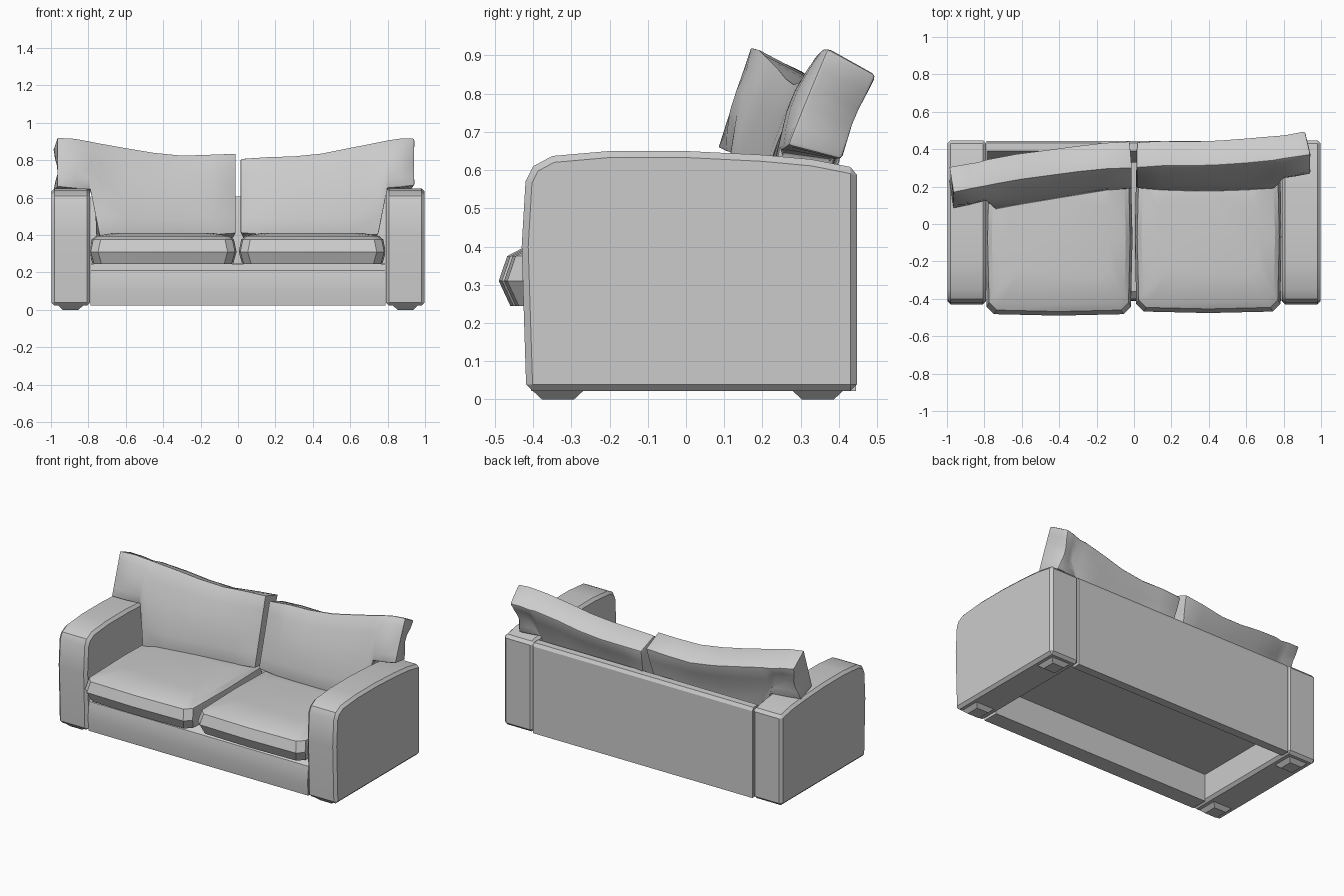
import bpy, bmesh, math
from mathutils import Vector

cube = bpy.data.objects.get("Cube")
if cube:
    bpy.data.objects.remove(cube, do_unlink=True)

fabric = bpy.data.materials.new("light grey fabric")
fabric.use_nodes = True
GREY = (0.6, 0.6, 0.6, 1)
fabric.diffuse_color = GREY
fabric.node_tree.nodes["Principled BSDF"].inputs["Base Color"].default_value = GREY


def finish(name, bm, bevel=0, segments=1, thickness=0, smooth=30):
    """Turn a bmesh into an object, apply its modifiers and shade it."""
    bmesh.ops.recalc_face_normals(bm, faces=bm.faces)
    mesh = bpy.data.meshes.new(name)
    bm.to_mesh(mesh)
    bm.free()
    mesh.materials.append(fabric)
    obj = bpy.data.objects.new(name, mesh)
    bpy.context.collection.objects.link(obj)
    bpy.ops.object.select_all(action='DESELECT')
    obj.select_set(True)
    bpy.context.view_layer.objects.active = obj
    if thickness:
        mod = obj.modifiers.new("Thickness", 'SOLIDIFY')
        mod.thickness, mod.offset = thickness, -1
        bpy.ops.object.modifier_apply(modifier=mod.name)
    if bevel:
        mod = obj.modifiers.new("Bevel", 'BEVEL')
        mod.width, mod.segments = bevel, segments
        mod.limit_method, mod.angle_limit = 'ANGLE', math.radians(50)
        bpy.ops.object.modifier_apply(modifier=mod.name)
    bpy.ops.object.shade_smooth_by_angle(angle=math.radians(smooth))
    return obj


def extrude_x(name, profile, x0, x1, bevel=0):
    """Extrude a (y, z) profile from x0 to x1."""
    bm = bmesh.new()
    face = bm.faces.new([bm.verts.new((x0, y, z)) for y, z in profile])
    new = bmesh.ops.extrude_face_region(bm, geom=[face])["geom"]
    bmesh.ops.translate(bm, vec=(x1 - x0, 0, 0),
                        verts=[v for v in new if isinstance(v, bmesh.types.BMVert)])
    return finish(name, bm, bevel)


def stack(name, rings):
    """Bridge rings of equal point count and cap both ends."""
    bm = bmesh.new()
    loops = [[bm.verts.new(p) for p in ring] for ring in rings]
    for a, b in zip(loops, loops[1:]):
        for i in range(len(a)):
            j = (i + 1) % len(a)
            bm.faces.new((a[i], a[j], b[j], b[i]))
    bm.faces.new(loops[0][::-1])
    bm.faces.new(loops[-1])
    return finish(name, bm)


def rounded_rect(x0, x1, y0, y1, cut, z):
    """Rectangle with clipped corners and slightly bowed sides."""
    xm, ym, b = (x0 + x1) / 2, (y0 + y1) / 2, cut * 0.2
    pts = [(x0 + cut, y0), (xm, y0 - b), (x1 - cut, y0), (x1, y0 + cut),
           (x1 + b, ym), (x1, y1 - cut), (x1 - cut, y1), (xm, y1 + b),
           (x0 + cut, y1), (x0, y1 - cut), (x0 - b, ym), (x0, y0 + cut)]
    return [(x, y, z) for x, y in pts]


def seat_cushion(name, x0, x1, y0):
    levels = [(0.245, 0.03), (0.31, 0), (0.375, 0.022), (0.395, 0.06), (0.41, 0.2)]
    stack(name, [rounded_rect(x0 + i * 0.6, x1 - i * 0.6, y0 + i, 0.33 - i, 0.04, z)
                 for z, i in levels])


def back_cushion(name, columns, rows=5):
    """Columns of (x, z bottom, z top, y bottom, y top), padded into a slab."""
    bm = bmesh.new()
    grid = []
    for c, (x, z0, z1, y0, y1) in enumerate(columns):
        edge = 0 if c in (0, len(columns) - 1) else 1
        line = []
        for r in range(rows + 1):
            t = r / rows
            puff = 0.025 * edge * math.sin(math.pi * t)
            line.append(bm.verts.new((x, y0 + (y1 - y0) * t - puff, z0 + (z1 - z0) * t)))
        grid.append(line)
    for a, b in zip(grid, grid[1:]):
        for i in range(rows):
            bm.faces.new((a[i], b[i], b[i + 1], a[i + 1]))
    # the sheet must face the front before it is thickened backwards
    bm.normal_update()
    obj_bm = bm
    bmesh.ops.recalc_face_normals(obj_bm, faces=obj_bm.faces)
    facing = sum((f.normal.y for f in obj_bm.faces))
    return finish(name, obj_bm, 0.028, 2, 0.15 if facing < 0 else -0.15)


# arms with a rounded front top
arm = [(-0.418, 0.022), (0.447, 0.022), (0.447, 0.605), (0.33, 0.628), (0.2, 0.64),
       (0, 0.65), (-0.2, 0.65), (-0.35, 0.637), (-0.4, 0.61), (-0.42, 0.57), (-0.43, 0.4)]
for side, s in (("left", 1), ("right", -1)):
    extrude_x(side + "_arm", arm, s * 0.79, s * 0.998, 0.017)
    # tapered feet
    for place, y in (("front", -0.335), ("back", 0.345)):
        def square(h, z, cx=s * 0.895, cy=y):
            return [(cx + a * h, cy + b * h, z) for a, b in ((-1, -1), (1, -1), (1, 1), (-1, 1))]
        stack(f"{side}_{place}_foot", [square(0.042, 0), square(0.068, 0.024)])

# frame: front rail, seat platform and back panel
extrude_x("front_rail", [(-0.405, 0.022), (-0.412, 0.1), (-0.408, 0.17), (-0.4, 0.21),
                         (-0.36, 0.245), (-0.3, 0.245), (-0.3, 0.022)], -0.788, 0.788)
extrude_x("seat_platform", [(-0.31, 0.2), (0.4, 0.2), (0.4, 0.25), (-0.31, 0.25)], -0.788, 0.788)
extrude_x("back_panel", [(0.445, 0.022), (0.445, 0.585), (0.432, 0.605), (0.39, 0.607),
                         (0.33, 0.4), (0.33, 0.25), (0.39, 0.2), (0.39, 0.022)], -0.788, 0.788)

# seat cushions
seat_cushion("left_seat_cushion", 0.012, 0.782, -0.468)
seat_cushion("right_seat_cushion", -0.788, -0.016, -0.482)

# back cushions, each with an ear that rests on the arm
back_cushion("left_back_cushion", [
    (0.012, 0.41, 0.81, 0.19, 0.30), (0.15, 0.40, 0.82, 0.18, 0.31), (0.3, 0.40, 0.825, 0.175, 0.31),
    (0.45, 0.40, 0.84, 0.175, 0.315), (0.6, 0.40, 0.87, 0.18, 0.325), (0.75, 0.40, 0.90, 0.19, 0.34),
    (0.8, 0.65, 0.91, 0.245, 0.35), (0.87, 0.655, 0.92, 0.255, 0.36), (0.945, 0.665, 0.92, 0.265, 0.37)])
back_cushion("right_back_cushion", [
    (-0.012, 0.41, 0.835, 0.19, 0.30), (-0.15, 0.40, 0.83, 0.18, 0.295), (-0.3, 0.40, 0.825, 0.155, 0.28),
    (-0.45, 0.40, 0.84, 0.13, 0.26), (-0.6, 0.40, 0.865, 0.105, 0.24), (-0.74, 0.40, 0.89, 0.08, 0.215),
    (-0.79, 0.645, 0.90, 0.125, 0.205), (-0.87, 0.65, 0.915, 0.105, 0.19), (-0.965, 0.66, 0.92, 0.085, 0.17)])
